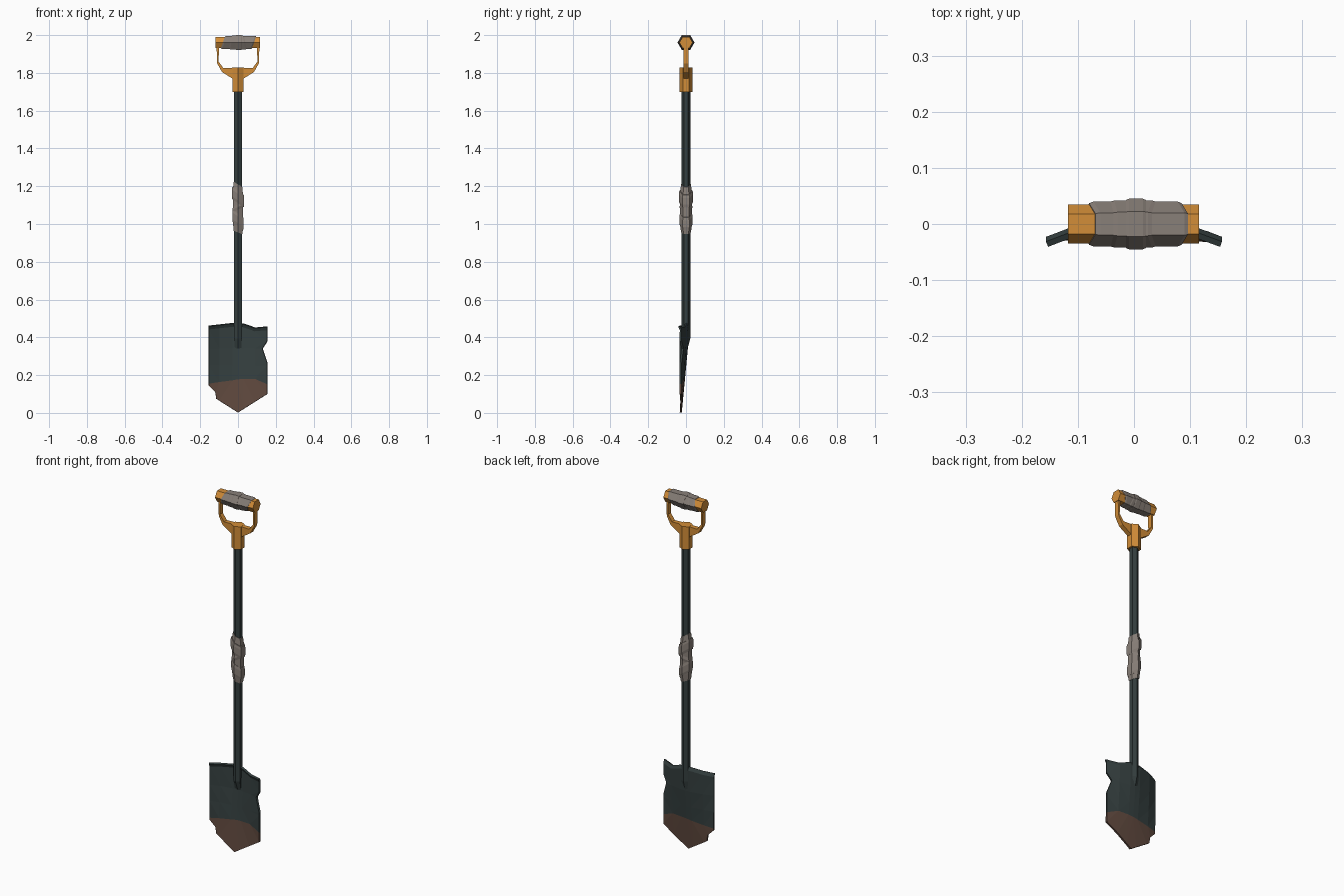
import bpy, bmesh, math
from mathutils import Vector

if "Cube" in bpy.data.objects:
    bpy.data.objects.remove(bpy.data.objects["Cube"])


def material(name, rgb):
    m = bpy.data.materials.new(name)
    m.diffuse_color = (*rgb, 1)
    m.use_nodes = True
    m.node_tree.nodes["Principled BSDF"].inputs["Base Color"].default_value = m.diffuse_color
    return m


STEEL = material("dark steel", (0.035, 0.05, 0.05))
RUST = material("rusty brown", (0.115, 0.066, 0.048))
ORANGE = material("orange plastic", (0.65, 0.27, 0.04))
CLOTH = material("grey wrap", (0.25, 0.215, 0.19))


def finish(bm, name, *mats):
    bmesh.ops.recalc_face_normals(bm, faces=bm.faces)
    me = bpy.data.meshes.new(name)
    bm.to_mesh(me)
    bm.free()
    for m in mats:
        me.materials.append(m)
    ob = bpy.data.objects.new(name, me)
    bpy.context.collection.objects.link(ob)
    return ob


def hex_loft(name, rings, mat, place):
    """Six-sided loft. Ring = (distance, radius, slant, squash, offset)."""
    bm = bmesh.new()
    loops = []
    for ring in rings:
        t, r, slant, squash, off = (tuple(ring) + (0, 1, 0)[len(ring) - 2:])
        loop = []
        for k in range(6):
            a = math.radians(60 * k)
            u = r * math.cos(a) * squash + off    # along y, corners at +-y
            v = r * math.sin(a)
            loop.append(bm.verts.new(place(u, v, t + slant * v)))
        loops.append(loop)
    for a, b in zip(loops, loops[1:]):
        for k in range(6):
            bm.faces.new((a[k], a[(k + 1) % 6], b[(k + 1) % 6], b[k]))
    bm.faces.new(loops[0])
    bm.faces.new(loops[-1])
    return finish(bm, name, mat)


def upright(u, v, t):
    return (v, u, t)


def crosswise(u, v, t):
    return (t, u, 1.961 + v)


def interp(table, x):
    for (x0, z0), (x1, z1) in zip(table, table[1:]):
        if x <= x1:
            return z0 + (z1 - z0) * (x - x0) / (x1 - x0)
    return table[-1][1]


# Shaft, pinched where it meets the blade
hex_loft("shaft", [(0.34, 0.022, 0, 0.25, 0.003), (0.395, 0.023), (1.72, 0.023)],
         STEEL, upright)

# Cloth wrap around the shaft: a core and slanted bands
hex_loft("shaft_wrap_core", [(0.955, 0.026, -0.4), (0.99, 0.031, -0.6),
                             (1.17, 0.031, -0.6), (1.21, 0.026, -0.6)], CLOTH, upright)
for i, (z0, z1, r, s) in enumerate([(0.99, 1.055, 0.035, -0.7), (1.075, 1.105, 0.034, 0.5),
                                    (1.11, 1.175, 0.038, -0.7)]):
    hex_loft(f"shaft_wrap_band_{i}", [(z0, r - 0.003, s), (z0 + 0.015, r, s),
                                      (z1 - 0.015, r, s), (z1, r - 0.003, s)], CLOTH, upright)

# Handle socket, yoke and grip
hex_loft("handle_socket", [(1.70, 0.034), (1.828, 0.034)], ORANGE, upright)
half = [(0.0, 1.765), (0.03, 1.77), (0.085, 1.805), (0.11, 1.85), (0.114, 1.95),
        (0.1, 1.95), (0.103, 1.86), (0.078, 1.826), (0.0, 1.828)]
bm = bmesh.new()
outline = half + [(-x, z) for x, z in reversed(half[1:-1])]
face = bm.faces.new([bm.verts.new((x, -0.013, z)) for x, z in outline])
ext = bmesh.ops.extrude_face_region(bm, geom=[face])
for v in ext["geom"]:
    if isinstance(v, bmesh.types.BMVert):
        v.co.y = 0.013
finish(bm, "handle_yoke", ORANGE)
hex_loft("handle_grip", [(-0.118, 0.035), (0.116, 0.035)], ORANGE, crosswise)

# Cloth wrap around the grip
hex_loft("grip_wrap", [(-0.08, 0.037, 0.35), (-0.072, 0.04, 0.35),
                       (0.078, 0.04, 0.35), (0.085, 0.037, 0.35)], CLOTH, crosswise)
hex_loft("grip_wrap_middle", [(-0.045, 0.039, 0.15), (-0.035, 0.042, 0.15),
                              (0.032, 0.042, -0.2), (0.042, 0.039, -0.2)], CLOTH, crosswise)
hex_loft("grip_wrap_band", [(-0.014, 0.043), (-0.009, 0.045),
                            (0.016, 0.045), (0.021, 0.043)], CLOTH, crosswise)

# Blade: worn outline cut into strips, dished, then thickened
TOP = [(-0.155, 0.46), (-0.1, 0.466), (-0.03, 0.474), (0, 0.475), (0.03, 0.471),
       (0.09, 0.45), (0.155, 0.456)]
RUST_LINE = [(-0.155, 0.155), (-0.1, 0.163), (-0.03, 0.172), (0, 0.177), (0.03, 0.179),
             (0.09, 0.18), (0.155, 0.152)]
LIP = [(x, z - 0.017) for x, z in TOP]
edge = [(0.155, 0.38), (0.13, 0.34), (0.155, 0.265), (0.155, 0.1), (0, 0.002),
        (-0.115, 0.075), (-0.12, 0.11), (-0.155, 0.145)]
bm = bmesh.new()
bm.faces.new([bm.verts.new((x, 0, z)) for x, z in TOP + edge])


def cut(point, normal, lo=-1, hi=1):
    faces = [f for f in bm.faces if lo < f.calc_center_median().x < hi]
    geom = set(faces)
    for f in faces:
        geom.update(f.edges)
        geom.update(f.verts)
    bmesh.ops.bisect_plane(bm, geom=list(geom), dist=1e-5, plane_co=point, plane_no=normal)


for x, _ in TOP[1:-1]:
    cut((x, 0, 0), (1, 0, 0))
for z in (0.25, 0.34):
    cut((0, 0, z), (0, 0, 1))
for line in (LIP, RUST_LINE):
    for (x0, z0), (x1, z1) in zip(line, line[1:]):
        cut((x0, 0, z0), Vector((z0 - z1, 0, x1 - x0)).normalized(), x0, x1)
for f in bm.faces:
    c = f.calc_center_bounds()
    f.material_index = int(c.z < interp(RUST_LINE, c.x))
for v in bm.verts:
    x, z = v.co.x, v.co.z
    depth = 0.036 * min(1, z / 0.38)
    v.co.y = -0.028 + depth * (1 - (x / 0.155) ** 2)
    if z > interp(TOP, x) - 0.004:      # foot lip leans forward
        v.co.y -= 0.008
bmesh.ops.triangulate(bm, faces=bm.faces)
blade = finish(bm, "blade", STEEL, RUST)
thick = blade.modifiers.new("thickness", "SOLIDIFY")
thick.thickness = 0.011
thick.offset = 0
